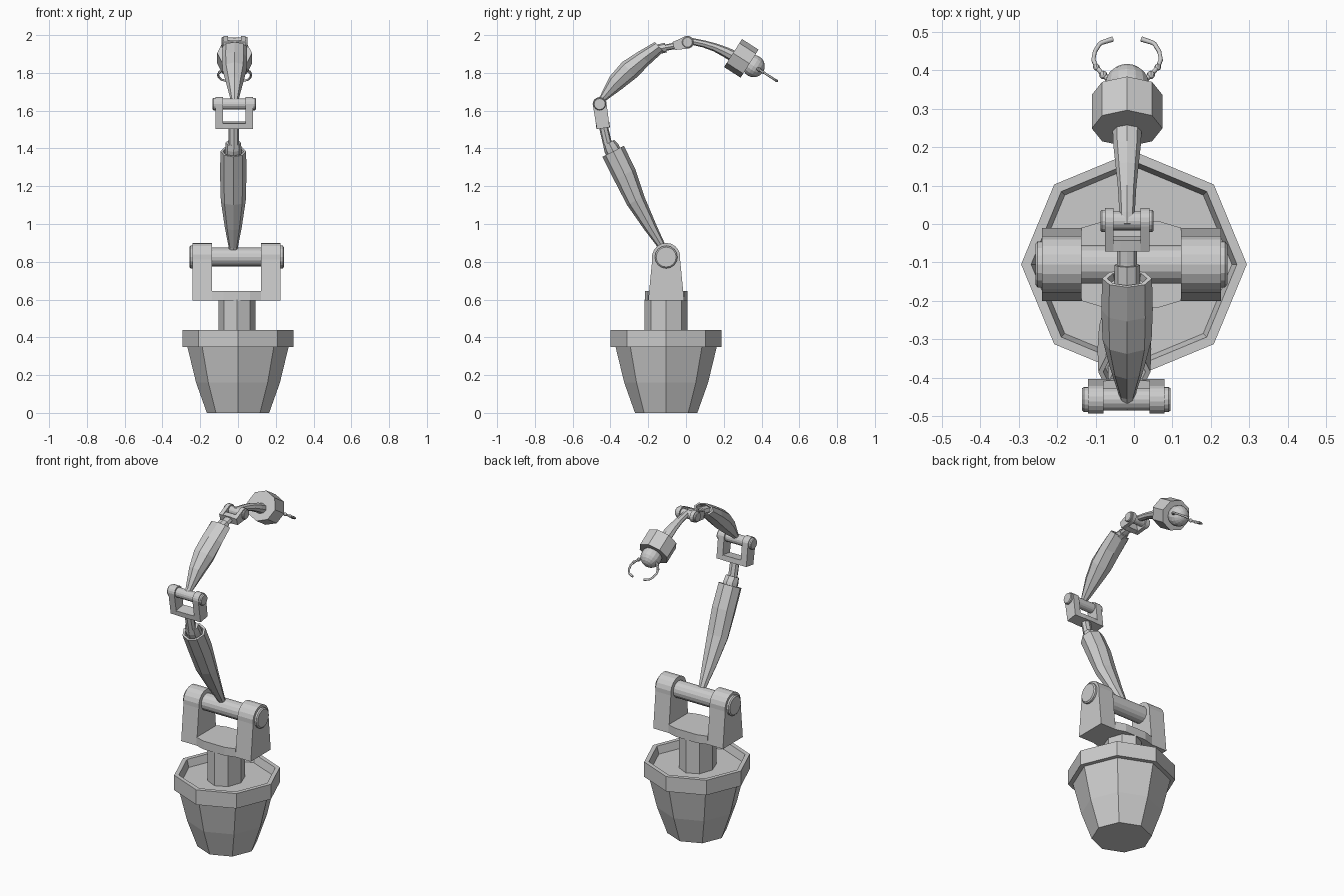
import bpy, bmesh, math
from mathutils import Vector, Matrix

if "Cube" in bpy.data.objects:
    bpy.data.objects.remove(bpy.data.objects["Cube"])


def frame(origin, direction):
    z = Vector(direction).normalized()
    x = Vector((0, 1, 0)) if abs(z.x) > 0.9 else Vector((1, 0, 0))
    y = z.cross(x)
    m = Matrix((x, y, z)).transposed().to_4x4()
    m.translation = Vector(origin)
    return m


def finish(name, bm, matrix=None):
    if matrix:
        bm.transform(matrix)
    bmesh.ops.recalc_face_normals(bm, faces=bm.faces[:])
    me = bpy.data.meshes.new(name)
    bm.to_mesh(me)
    bm.free()
    ob = bpy.data.objects.new(name, me)
    bpy.context.collection.objects.link(ob)
    return ob


def loft(name, origin, direction, rings, sides=8):
    """Stack of elliptical rings: (height, rx, ry, sideways shift)."""
    bm = bmesh.new()
    loops = []
    for h, rx, ry, s in rings:
        loops.append([bm.verts.new((rx * math.cos(a), s + ry * math.sin(a), h))
                      for a in (math.tau * i / sides for i in range(sides))])
    for a, b in zip(loops, loops[1:]):
        for i in range(sides):
            j = (i + 1) % sides
            bm.faces.new((a[i], a[j], b[j], b[i]))
    bm.faces.new(loops[0])
    bm.faces.new(loops[-1])
    return finish(name, bm, frame(origin, direction))


def rod(name, a, b, rx, ry, sides=8):
    d = Vector(b) - Vector(a)
    return loft(name, a, d, [(0, rx, ry, 0), (d.length, rx, ry, 0)], sides)


def prism(bm, pts, offset):
    face = bm.faces.new([bm.verts.new(p) for p in pts])
    ext = bmesh.ops.extrude_face_region(bm, geom=[face])["geom"]
    bmesh.ops.translate(bm, vec=offset,
                        verts=[v for v in ext if isinstance(v, bmesh.types.BMVert)])


def fork(name, cx, base, pivot, half, post, bw, r, base_t, bulge, pin_half, pin_r, cap_r):
    """U-shaped bracket with rounded ears and a capped hinge pin."""
    d = Vector((0, pivot[0] - base[0], pivot[1] - base[1]))
    length = d.length
    arc = [math.radians(-10 + 20 * i) for i in range(11)]
    ear = [(-bw, 0), (bw, 0)] + [(r * math.cos(a), length + r * math.sin(a)) for a in arc]
    bm = bmesh.new()
    for x in (-half, half - post):
        prism(bm, [(x, u, h) for u, h in ear], (post, 0, 0))
    w, m = half - post, half * 0.3
    prism(bm, [(-w, -bw, 0), (-m, -bulge, 0), (m, -bulge, 0), (w, -bw, 0),
               (w, bw, 0), (m, bulge, 0), (-m, bulge, 0), (-w, bw, 0)], (0, 0, base_t))
    finish(name, bm, frame((cx, *base), d))
    k = pin_half - half
    side = [(pin_half, cap_r * 0.88), (pin_half - k * 0.35, cap_r), (half, cap_r), (half, pin_r)]
    prof = [(-h, q) for h, q in side] + [(h, q) for h, q in reversed(side)]
    loft(name + "_pin", (cx, *pivot), (1, 0, 0), [(h, q, q, 0) for h, q in prof], 16)


# Octagonal pot with rim and recessed soil
pot = [(0, .165), (.16, .222), (.35, .268), (.35, .294), (.44, .294), (.44, .268), (.395, .255)]
loft("pot", (0, -.105, 0), (0, 0, 1), [(h, r, r, 0) for h, r in pot])

# Stem and base bracket
rod("stem", (-.005, -.105, .38), (-.005, -.105, .6), .098, .114)
fork("base_fork", -.007, (-.105, .595), (-.105, .825), .233, .103, .095, .075,
     .05, .113, .25, .05, .06)

# Lower arm segment
low_o, low_d = Vector((-.025, -.127, .88)), Vector((0, -.456, .89))
loft("lower_arm", low_o, low_d, [
    (-.05, .02, .018, 0), (0, .025, .02, 0), (.12, .045, .034, -.008), (.28, .066, .051, -.013),
    (.43, .07, .063, -.002), (.567, .068, .064, 0), (.567, .055, .052, 0), (.54, .05, .047, 0)])
loft("lower_collar", low_o, low_d, [(.53, .043, .042, 0), (.585, .043, .042, 0), (.618, .041, .033, 0)])
rod("lower_shaft", (-.022, -.41, 1.4), (-.022, -.438, 1.52), .028, .024)
fork("elbow_fork", -.02, (-.438, 1.507), (-.457, 1.635), .1, .04, .034, .037,
     .03, .036, .115, .029, .033)

# Upper arm segment
loft("upper_arm", (-.018, -.444, 1.661), (0, .737, .676), [
    (-.04, .018, .016, 0), (0, .022, .018, 0), (.11, .045, .046, -.015), (.21, .064, .056, -.017),
    (.31, .067, .045, -.011), (.41, .065, .034, 0), (.41, .052, .027, 0), (.39, .046, .024, 0)])
rod("upper_collar", (-.018, -.17, 1.92), (-.018, -.107, 1.934), .033, .026)
rod("upper_shaft", (-.018, -.12, 1.931), (-.018, -.06, 1.943), .026, .017)
fork("wrist_fork", -.018, (-.066, 1.942), (.008, 1.962), .058, .023, .021, .034,
     .03, .023, .069, .025, .029)

# Curved neck, head block and ball
loft("neck", (-.018, .026, 1.968), (0, .938, -.346), [
    (-.03, .018, .015, .004), (0, .02, .018, 0), (.07, .024, .019, -.01),
    (.13, .03, .022, -.013), (.19, .036, .027, -.009), (.26, .039, .033, 0)])
head_d = Vector((0, .842, -.54)).normalized()
loft("head", (-.018, .249, 1.905), head_d, [(0, .092, .088, 0), (.104, .092, .088, 0)])
ball = Vector((-.018, .358, 1.836))


def sphere(name, centre, r, u, v):
    bm = bmesh.new()
    bmesh.ops.create_uvsphere(bm, u_segments=u, v_segments=v, radius=r)
    return finish(name, bm, frame(centre, head_d))


sphere("ball", ball, .059, 16, 10)

# Pair of gripping claws: (sideways, forward, thickness)
claw = [(.045, .02, .009), (.062, .036, .006), (.08, .06, .006), (.088, .083, .006),
        (.084, .108, .006), (.072, .131, .006), (.066, .136, .006), (.037, .147, .007)]
for side, tag in ((-1, "left"), (1, "right")):
    path = [ball + Vector((side * s, 0, 0)) + head_d * t for s, t, r in claw]
    cu = bpy.data.curves.new("claw_" + tag, 'CURVE')
    cu.dimensions = '3D'
    cu.bevel_depth = 1
    cu.bevel_resolution = 1
    cu.use_fill_caps = True
    sp = cu.splines.new('POLY')
    sp.points.add(len(path) - 1)
    for p, co, c in zip(sp.points, path, claw):
        p.co = (*co, 1)
        p.radius = c[2]
    ob = bpy.data.objects.new("claw_" + tag, cu)
    bpy.context.collection.objects.link(ob)
    bpy.ops.object.select_all(action='DESELECT')
    ob.select_set(True)
    bpy.context.view_layer.objects.active = ob
    bpy.ops.object.convert(target='MESH')
    sphere("claw_joint_" + tag, path[1], .011, 8, 6)
    sphere("claw_knuckle_" + tag, path[2], .009, 8, 6)
